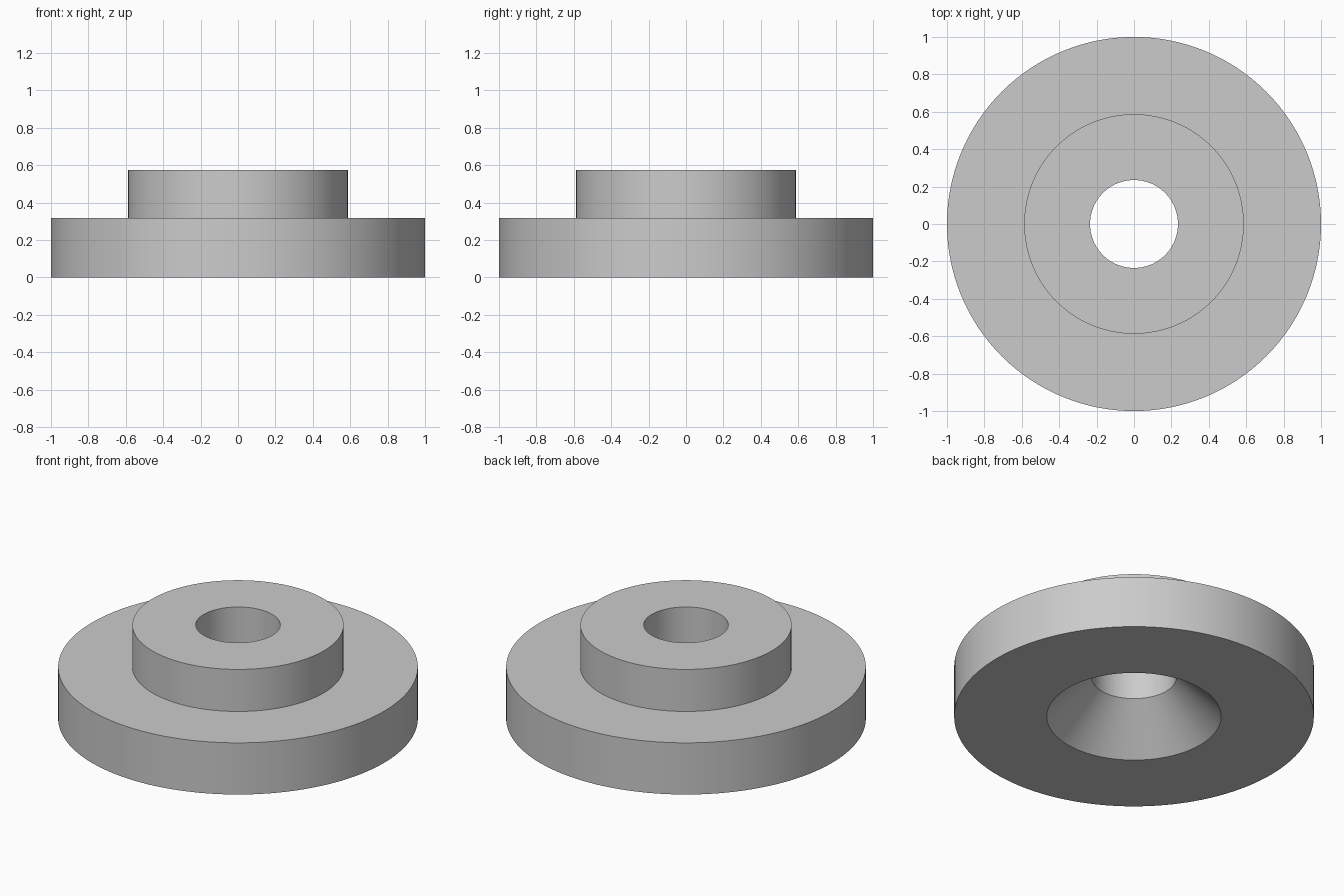
import bpy
import bmesh
import math
from mathutils import Matrix

SEGMENTS = 128

cube = bpy.data.objects.get("Cube")
if cube:
    bpy.data.objects.remove(cube, do_unlink=True)

# Plain grey material
grey = bpy.data.materials.new("light_grey")
grey.use_nodes = True
colour = (0.6, 0.6, 0.6, 1.0)
grey.diffuse_color = colour
grey.node_tree.nodes["Principled BSDF"].inputs["Base Color"].default_value = colour

# Dimensions of flange, raised hub, through bore and countersink
flange_radius, flange_top = 1.0, 0.317
hub_radius, hub_top = 0.587, 0.575
bore_radius = 0.235
sink_radius, sink_depth = 0.485, 0.25

# Closed cross-section as (radius, height)
profile = [
    (sink_radius, 0),
    (flange_radius, 0),
    (flange_radius, flange_top),
    (hub_radius, flange_top),
    (hub_radius, hub_top),
    (bore_radius, hub_top),
    (bore_radius, sink_depth),
]

# Revolve the section around z
bm = bmesh.new()
rings = []
for i in range(SEGMENTS):
    turn = Matrix.Rotation(math.tau * i / SEGMENTS, 3, "Z")
    rings.append([bm.verts.new((turn[0][0] * r, turn[1][0] * r, z)) for r, z in profile])

for i, ring in enumerate(rings):
    following = rings[(i + 1) % SEGMENTS]
    for j in range(len(profile)):
        k = (j + 1) % len(profile)
        bm.faces.new((ring[j], following[j], following[k], ring[k]))
bmesh.ops.recalc_face_normals(bm, faces=bm.faces)

mesh = bpy.data.meshes.new("flanged_bushing")
bm.to_mesh(mesh)
bm.free()
mesh.materials.append(grey)

bushing = bpy.data.objects.new("flanged_bushing", mesh)
bpy.context.collection.objects.link(bushing)

# Smooth round walls, sharp rims
bpy.ops.object.select_all(action="DESELECT")
bushing.select_set(True)
bpy.context.view_layer.objects.active = bushing
bpy.ops.object.shade_smooth_by_angle(angle=math.radians(30))
